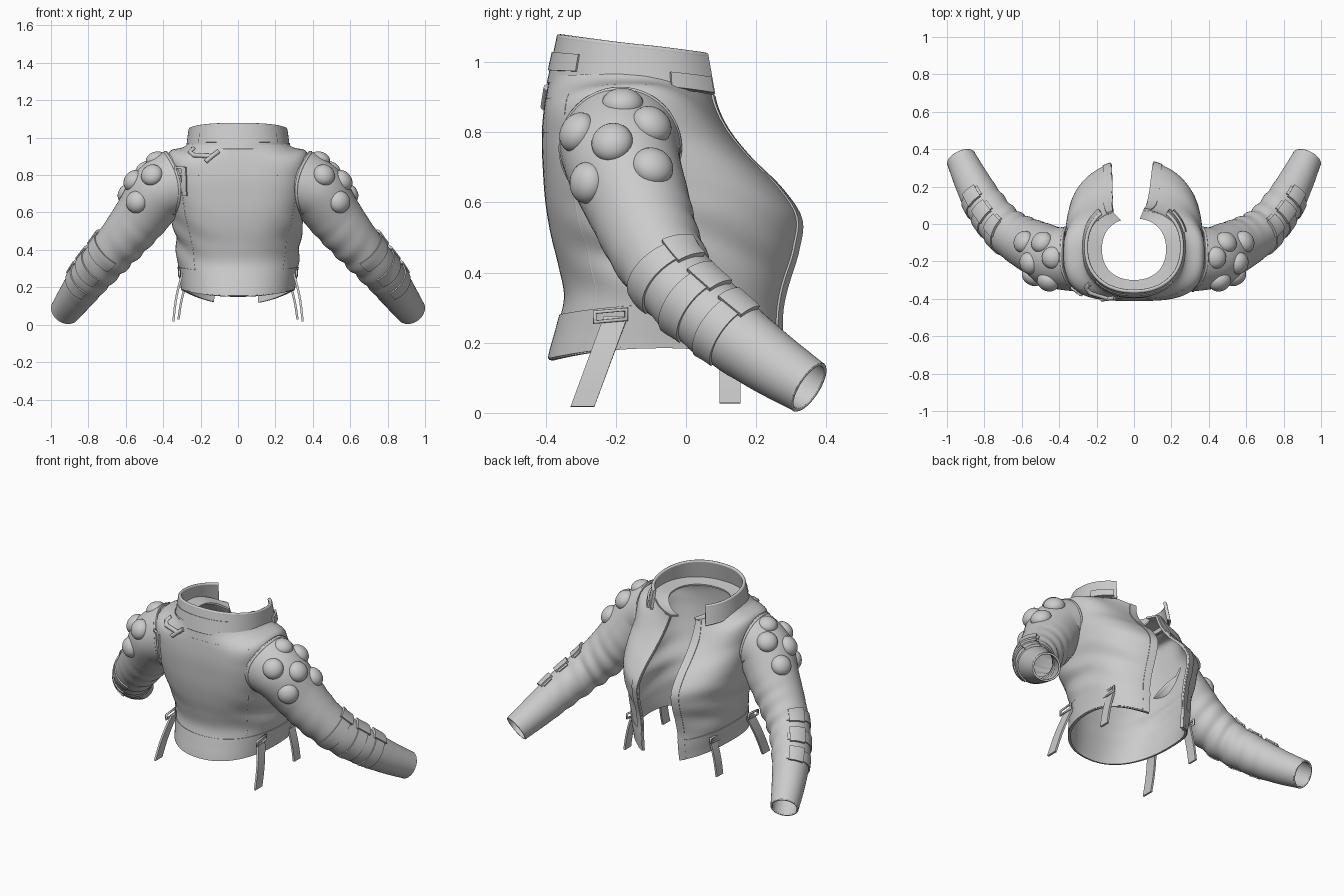
import bpy, bmesh, math
from math import sin, cos, pi
from mathutils import Vector, Matrix

if "Cube" in bpy.data.objects:
    bpy.data.objects.remove(bpy.data.objects["Cube"], do_unlink=True)

cloth = bpy.data.materials.new("light_grey_cloth")
cloth.use_nodes = True
cloth.diffuse_color = (0.6, 0.6, 0.6, 1)
cloth.node_tree.nodes["Principled BSDF"].inputs["Base Color"].default_value = (0.6, 0.6, 0.6, 1)


def finish(name, data):
    ob = bpy.data.objects.new(name, data)
    bpy.context.collection.objects.link(ob)
    data.materials.append(cloth)
    return ob


def grid(name, f, nu, nv, thick=0.012, closed=False):
    """Sheet sampled from f(u, v), thickened by a modifier."""
    bm = bmesh.new()
    cols = nu if closed else nu + 1
    rows = [[bm.verts.new(f(i / nu, j / nv)) for i in range(cols)] for j in range(nv + 1)]
    for a, b in zip(rows, rows[1:]):
        for i in range(nu):
            k = (i + 1) % cols
            bm.faces.new((a[i], a[k], b[k], b[i]))
    bmesh.ops.recalc_face_normals(bm, faces=bm.faces)
    for face in bm.faces:
        face.smooth = True
    me = bpy.data.meshes.new(name)
    bm.to_mesh(me)
    bm.free()
    ob = finish(name, me)
    mod = ob.modifiers.new("thickness", 'SOLIDIFY')
    mod.thickness, mod.offset = thick, 0
    split = ob.modifiers.new("sharp", 'EDGE_SPLIT')
    split.split_angle = math.radians(50)
    return ob


def tube(name, pts, r, cyclic=False):
    cu = bpy.data.curves.new(name, 'CURVE')
    cu.dimensions, cu.bevel_depth, cu.bevel_resolution = '3D', r, 2
    sp = cu.splines.new('POLY')
    sp.points.add(len(pts) - 1)
    for p, q in zip(sp.points, pts):
        p.co = (*q, 1)
    sp.use_cyclic_u = cyclic
    cu.use_fill_caps = True
    return finish(name, cu)


def spline(keys, t):
    """Catmull-Rom through evenly spaced keys, t in 0..1."""
    x = min(max(t, 0), 1) * (len(keys) - 1)
    i = min(int(x), len(keys) - 2)
    f = x - i
    a, b, c, d = [Vector(keys[min(max(i + k, 0), len(keys) - 1)]) for k in (-1, 0, 1, 2)]
    return b + 0.5 * f * ((c - a) + f * (2 * a - 5 * b + 4 * c - d + f * (3 * (b - c) + d - a)))


# Body: half width, closed side y, open side y, back roundness, from hem to neck
BODY = [(.295, -.385, .275, .9), (.308, -.362, .28, .9), (.322, -.342, .28, .88),
        (.325, -.358, .30, .82), (.342, -.38, .325, .72), (.354, -.395, .33, .64),
        (.361, -.402, .27, .59), (.364, -.405, .18, .58), (.364, -.398, .11, .62),
        (.268, -.385, .075, .9)]
P = 0.9


def oval(th, hx, y0, y1, back=P):
    s, c = sin(th), cos(th)
    p = back if c > 0 else P
    return (hx * math.copysign(abs(s) ** p, s),
            (y0 + y1) / 2 - (y1 - y0) / 2 * math.copysign(abs(c) ** p, c))


def edge(side, hx, v):
    x = .11 - .06 * v ** 3 if side > 0 else .13 - .02 * v
    return pi - math.asin((x / hx) ** (1 / P))


def spread(u, hx, v):
    a, b = -edge(-1, hx, v), edge(1, hx, v)
    return a + (b - a) * u


def body(u, v, off=0.0):
    hx, y0, y1, back = spline(BODY, v)
    th = spread(u, hx, v)
    side = sin(th) ** 2
    # folds gathering above the waist
    off += .007 * side * sin(34 * v + 5 * th) * max(0, 1 - abs(v - .36) * 4)
    front = max(0, -cos(th))
    low = .15 + .035 * side - .04 * front ** 2
    high = .96 - .06 * front ** 3
    x, y = oval(th, hx + off, y0 - off, y1 + off, back)
    shoulder = .045 * side ** 2 * math.exp(-((v - .89) / .06) ** 2)
    return Vector((x, y, low + (high - low) * v + shoulder))


def collar(u, v, off=0.0):
    th = (u - .5) * 4.85
    front = (1 - cos(th)) / 2
    x, y = oval(th, .270 - .014 * v + off, -.388 + .028 * v - off, .135 - .025 * v + off)
    low, high = .94 - .045 * front ** 3, 1.07 - .06 * front
    return Vector((x, y, low + (high - low) * v))


def ledge(u, v):
    a = body(u, 1)
    x, y = oval(spread(u, .265, 1), .172, -.30, .03)
    return a.lerp(Vector((x, y, a.z - .01)), v)


def patch(name, surf, u0, u1, v0, v1, off, nu=24, nv=6, thick=.008):
    return grid(name, lambda u, v: surf(u0 + (u1 - u0) * u, v0 + (v1 - v0) * v, off), nu, nv, thick)


grid("body_shell", body, 112, 60, .012)
grid("collar", collar, 72, 8, .018)
grid("neck_lining", ledge, 64, 4, .01)
tube("collar_rim", [collar(i / 60, 1) for i in range(61)], .010)
tube("collar_seam", [collar(i / 60, .03, .003) for i in range(61)], .007)
patch("hem_band", body, 0, 1, .005, .16, .006, 80, 5, .008)
patch("collar_back_tab", collar, .33, .67, .28, .68, .010)
patch("collar_end_tab", collar, .88, .985, .0, .42, .016, 10, 4, .012)
patch("upper_back_yoke", body, .36, .64, .80, .92, .003, 30, 8)
for nm, u in (("right", .012), ("left", .988)):
    tube(nm + "_front_piping", [body(u, i / 40, .004) for i in range(41)], .008)
    patch(nm + "_zip_placket", body, u - .011, u + .011, .0, 1, .008, 4, 40)
for nm, u in (("right", .36), ("left", .64)):
    tube(nm + "_back_seam", [body(u, .16 + .7 * i / 40, .002) for i in range(41)], .005)

# Sleeve axis and radius, shoulder to cuff
ARM = [(.362, -.188, .758, .168), (.428, -.178, .705, .158), (.51, -.135, .59, .143),
       (.60, -.09, .475, .128), (.70, -.02, .36, .113), (.795, .10, .25, .103),
       (.865, .225, .155, .09), (.925, .35, .073, .075)]


def arm_frame(v):
    k = spline(ARM, v)
    t = (spline(ARM, min(v + .02, 1)) - spline(ARM, max(v - .02, 0))).to_3d().normalized()
    t = Vector((1, 0, -.1)).lerp(t, min(1, v * 6)).normalized()
    b = t.cross(Vector((.5, 0, .85))).normalized()
    return k.to_3d(), b.cross(t), b, k[3]


def arm(s, u, v, off=0.0):
    c, n, b, r = arm_frame(v)
    a = 2 * pi * u
    # creases at the inner elbow and along the forearm
    fold = .007 * sin(75 * v + 2 * cos(a)) * max(0, 1 - abs(v - .55) * 3.2) * (.5 - .5 * cos(a - .5))
    p = c + (n * cos(a) + b * sin(a)) * (r + fold + off)
    # the armhole wraps onto the back panel
    p.x -= .06 * max(0, sin(a)) ** 2 * max(0, 1 - v * 8)
    return Vector((p.x * s, p.y, max(p.z, .006)))


# Raised studs, given as target (x, y, z) and snapped to the sleeve
STUDS = [(.44, -.18, .91), (.46, -.31, .80), (.56, -.21, .77), (.50, -.09, .83),
         (.60, -.09, .71), (.53, -.26, .655)]


def stud(name, s, target):
    target = Vector(target)
    v = min((i / 200 for i in range(20, 120)), key=lambda i: (spline(ARM, i).to_3d() - target).length)
    c, n, b, r = arm_frame(v)
    d = (target - c).normalized()
    p = c + d * (r - .006)
    p.x, d.x = p.x * s, d.x * s
    me = bpy.data.meshes.new(name)
    bm = bmesh.new()
    bmesh.ops.create_uvsphere(bm, u_segments=24, v_segments=14, radius=1)
    rot = d.to_track_quat('Z', 'Y').to_matrix().to_4x4()
    bm.transform(Matrix.Translation(p) @ rot @ Matrix.Diagonal((.06, .06, .046, 1)))
    for f in bm.faces:
        f.smooth = True
    bm.to_mesh(me)
    bm.free()
    finish(name, me)


def ribbon(name, a, b, width, bend):
    """Hanging strap from a to b, bowed along x."""
    a, b = Vector(a), Vector(b)

    def f(u, v):
        p = a.lerp(b, v) + Vector((bend * sin(pi * v), 0, 0))
        return p + Vector((0, width * (u - .5), 0))
    grid(name, f, 4, 12, .012)


def buckle(name, c, s):
    c = Vector(c)
    tube(name, [c + Vector((s * .008 * (-1) ** (abs(z) < 0), y, z)) for y, z in
                ((-.045, -.016), (.045, -.008), (.045, .02), (-.045, .012))], .007, True)


for nm, s in (("left", 1), ("right", -1)):
    grid(nm + "_sleeve", lambda u, v: arm(s, u, v), 48, 90, .01, True)
    tube(nm + "_armhole_seam", [arm(s, i / 48, .015, .001) for i in range(48)], .008, True)
    tube(nm + "_cuff_rim", [arm(s, i / 48, .995) for i in range(48)], .006, True)
    for i, v in enumerate((.52, .62, .715)):
        grid(f"{nm}_forearm_band_{i + 1}",
             lambda u, w: arm(s, -.10 + .45 * u, v + .05 * w, .006), 30, 4, .012)
        grid(f"{nm}_forearm_tab_{i + 1}",
             lambda u, w: arm(s, -.08 + .12 * u, v - .01 + .07 * w, .013), 8, 4, .014)
    for i, t in enumerate(STUDS):
        stud(f"{nm}_shoulder_stud_{i + 1}", s, t)
    # waist straps and buckles
    ribbon(nm + "_back_strap", (s * .298, -.20, .275), (s * .345, -.295, .018), .068, s * .008)
    ribbon(nm + "_front_strap", (s * .272, .125, .24), (s * .318, .125, .028), .06, s * .006)
    buckle(nm + "_back_buckle", (s * .305, -.215, .275), s)
    buckle(nm + "_front_buckle", (s * .28, .125, .245), s)

# Shoulder strap with its buckle and hanging end
tube("shoulder_strap", [body(u, v, .01) for u, v in
                        ((.33, .975), (.345, .945), (.38, .928), (.44, .926))], .013)
tube("strap_keeper", [body(.44, v, .012) for v in (.89, .925, .96)], .012)
tube("chest_buckle", [body(u, v, .01) for u, v in
                      ((.335, .84), (.38, .84), (.38, .80), (.335, .80))], .009, True)
patch("chest_strap_end", body, .365, .385, .66, .85, .012, 4, 6, .01)
